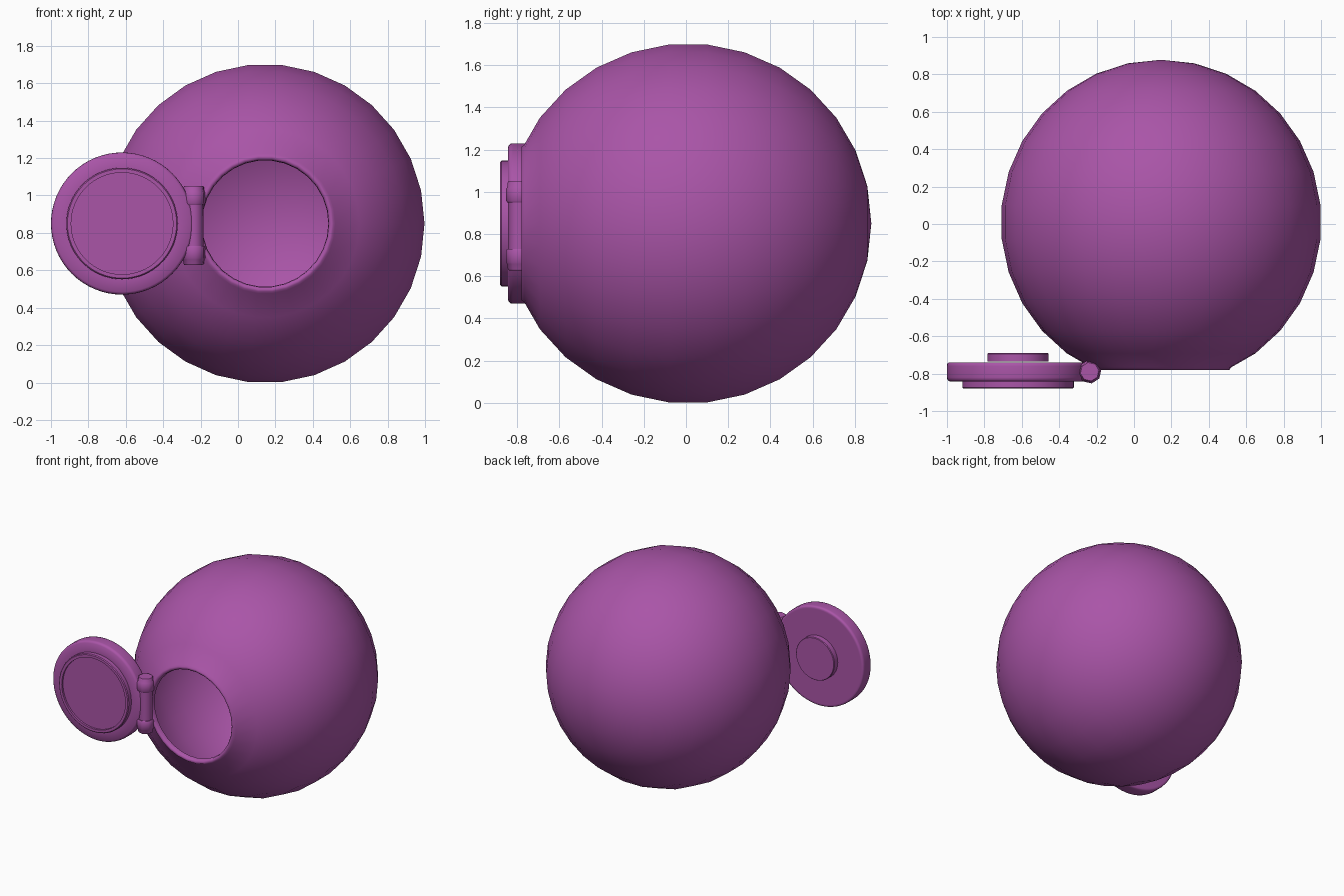
import bpy, bmesh, math
from mathutils import Matrix

if "Cube" in bpy.data.objects:
    bpy.data.objects.remove(bpy.data.objects["Cube"])

purple = bpy.data.materials.new("purple")
purple.diffuse_color = (0.40, 0.09, 0.39, 1)
purple.use_nodes = True
purple.node_tree.nodes["Principled BSDF"].inputs["Base Color"].default_value = purple.diffuse_color


def lathe(name, profile, sides, origin, axis="Y", turn=0.0, sharp=35):
    """Revolve (radius, height) points; the height runs along +y or +z."""
    bm = bmesh.new()
    rings = []
    for r, h in profile:
        if r == 0:
            rings.append([bm.verts.new((0, 0, h))] * sides)
            continue
        rings.append([bm.verts.new((r * math.cos(turn + math.tau * i / sides),
                                    r * math.sin(turn + math.tau * i / sides), h))
                      for i in range(sides)])
    for a, b in zip(rings, rings[1:]):
        for i in range(sides):
            j = (i + 1) % sides
            quad = list(dict.fromkeys((a[i], a[j], b[j], b[i])))
            bm.faces.new(quad)
    if axis == "Y":
        bm.transform(Matrix.Rotation(-math.pi / 2, 4, "X"))
    bmesh.ops.recalc_face_normals(bm, faces=bm.faces)
    mesh = bpy.data.meshes.new(name)
    bm.to_mesh(mesh)
    bm.free()
    mesh.materials.append(purple)
    ob = bpy.data.objects.new(name, mesh)
    ob.location = origin
    bpy.context.collection.objects.link(ob)
    bpy.context.view_layer.objects.active = ob
    ob.select_set(True)
    bpy.ops.object.shade_smooth_by_angle(angle=math.radians(sharp))
    ob.select_set(False)
    return ob


def arc(radius, depth, first, last):
    """Sphere profile in 12 degree steps, counted from the back pole."""
    return [(radius * math.sin(math.radians(12 * k)) if k else 0,
             depth * math.cos(math.radians(12 * k)))
            for k in range(first, last + 1)]


# hollow ball: outer skin, rounded rim of the opening, inner skin
rim = [(0.375, -0.776), (0.365, -0.790), (0.350, -0.790),
       (0.341, -0.780), (0.338, -0.755)]
ball = arc(0.857, 0.868, 0, 12) + rim + arc(0.82, 0.83, 0, 12)[::-1]
lathe("hollow_ball", ball, 30, (0.145, 0.01, 0.85), sharp=60)

# open lid: rounded disc, raised front ring with a shallow dish, rear plug
LID = (-0.62, 0, 0.85)
lathe("lid_disc", [(0, -0.843), (0.30, -0.843), (0.366, -0.842), (0.378, -0.832),
                   (0.38, -0.82), (0.38, -0.76), (0.378, -0.745),
                   (0.37, -0.74), (0.36, -0.74), (0, -0.74)],
      64, LID, sharp=89)
lathe("lid_front_ring", [(0, -0.865), (0.272, -0.865), (0.272, -0.88), (0.292, -0.88),
                         (0.298, -0.874), (0.298, -0.84), (0, -0.84)], 64, LID)
lathe("lid_rear_plug", [(0, -0.735), (0.164, -0.735), (0.164, -0.695),
                        (0.160, -0.69), (0, -0.69)], 48, LID)

# hinge: slim barrel with a knuckle and a pin cap at each end
HINGE = (-0.237, -0.79, 0.84)
TURN = math.radians(10)
lathe("hinge_barrel", [(0, -0.13), (0.052, -0.13), (0.052, 0.13), (0, 0.13)],
      8, HINGE, "Z", TURN, 50)
for side, label in ((1, "upper"), (-1, "lower")):
    lathe(label + "_hinge_knuckle",
          [(0, side * 0.11), (0.058, side * 0.11), (0.063, side * 0.118),
           (0.063, side * 0.175), (0.058, side * 0.182), (0.055, side * 0.205),
           (0.050, side * 0.212), (0, side * 0.212)],
          8, HINGE, "Z", TURN, 50)
